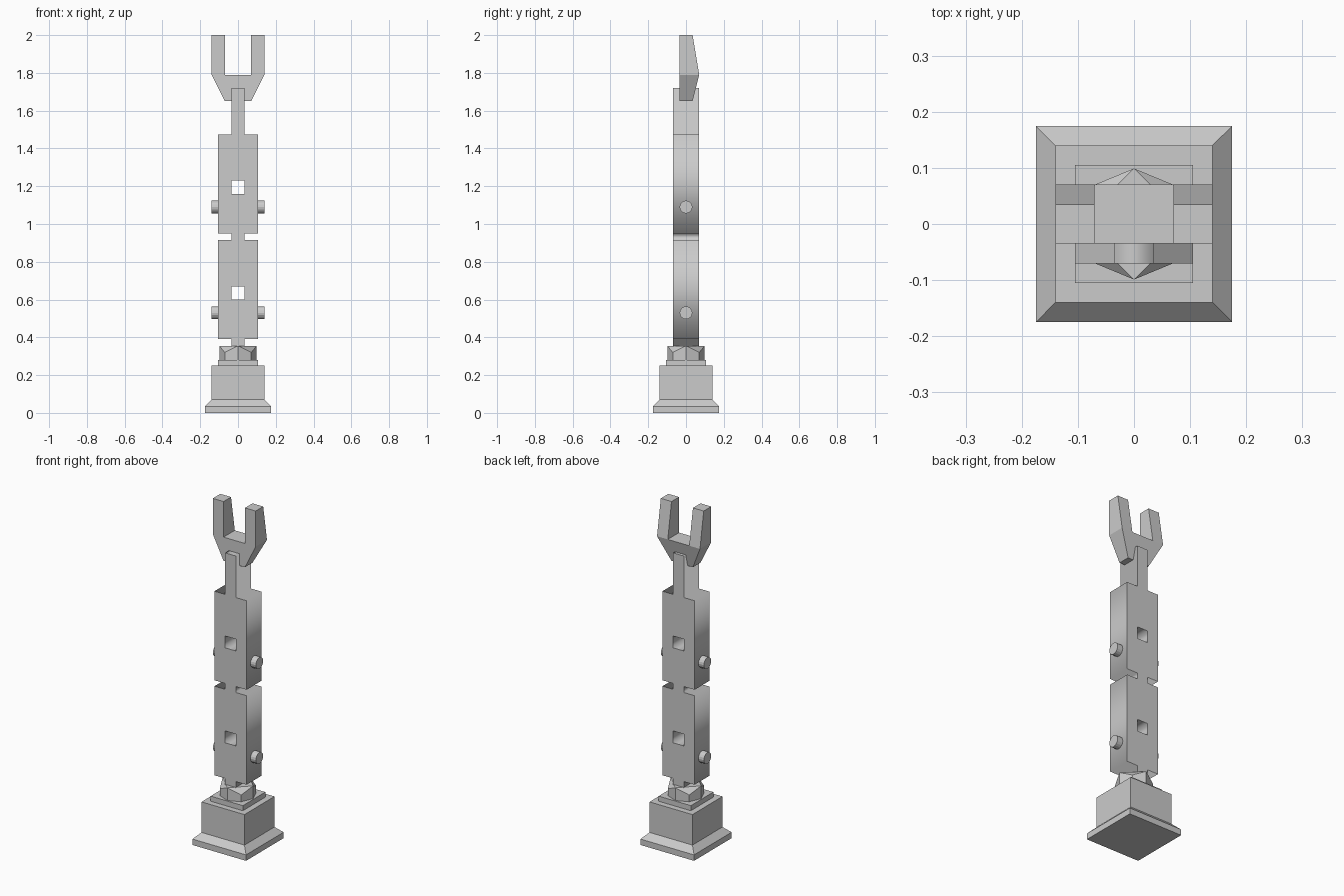
import bpy, bmesh
from math import radians, pi, cos, sin

if "Cube" in bpy.data.objects:
    bpy.data.objects.remove(bpy.data.objects["Cube"])


def make_object(name, bm):
    bmesh.ops.recalc_face_normals(bm, faces=bm.faces)
    mesh = bpy.data.meshes.new(name)
    bm.to_mesh(mesh)
    bm.free()
    obj = bpy.data.objects.new(name, mesh)
    bpy.context.collection.objects.link(obj)
    return obj


def loft(name, rings):
    """Skin equal-sized rings of points and cap both ends."""
    bm = bmesh.new()
    loops = [[bm.verts.new(p) for p in ring] for ring in rings]
    n = len(loops[0])
    for a, b in zip(loops, loops[1:]):
        for i in range(n):
            j = (i + 1) % n
            bm.faces.new((a[i], a[j], b[j], b[i]))
    bm.faces.new(loops[0][::-1])
    bm.faces.new(loops[-1])
    return make_object(name, bm)


def square(half, z):
    return [(sx * half, sy * half, z) for sx, sy in ((-1, -1), (1, -1), (1, 1), (-1, 1))]


# Stepped square pedestal
loft("pedestal", [square(h, z) for h, z in
                  ((.175, 0), (.175, .035), (.14, .07), (.14, .25))])
loft("pedestal_cap", [square(.105, .25), square(.105, .28)])

# Collar: octagonal foot rising to a diamond top, the diagonal corners cut away
bm = bmesh.new()
foot = [bm.verts.new((.099 * cos(i * pi / 4), .099 * sin(i * pi / 4), .28)) for i in range(8)]
top = [bm.verts.new((.099 * cos(i * pi / 2), .099 * sin(i * pi / 2), .355)) for i in range(4)]
shoulder = [bm.verts.new((.099 * cos(a), .099 * sin(a), .32))
            for a in (pi / 4 + i * pi / 2 for i in range(4))]
bm.faces.new(foot[::-1])
bm.faces.new(top)
for i in range(4):
    j = (i + 1) % 4
    bm.faces.new((foot[2 * i], foot[2 * i + 1], shoulder[i], top[i]))
    bm.faces.new((foot[2 * i + 1], foot[2 * j], top[j], shoulder[i]))
    bm.faces.new((top[i], shoulder[i], top[j]))
make_object("collar", bm)

# Shaft: one mirrored front outline with two square windows, extruded in depth
side = [(.035, .28), (.035, .39), (.105, .39), (.105, .915), (.035, .915),
        (.035, .95), (.105, .95), (.105, 1.475), (.035, 1.475), (.035, 1.72)]
outlines = [side + [(-x, z) for x, z in reversed(side)]]
for z in (.60, 1.16):
    outlines.append([(-.035, z), (-.035, z + .07), (.035, z + .07), (.035, z)])
curve = bpy.data.curves.new("shaft_profile", 'CURVE')
curve.dimensions = '2D'
curve.fill_mode = 'BOTH'
curve.extrude = .07
for pts in outlines:
    spline = curve.splines.new('POLY')
    spline.points.add(len(pts) - 1)
    for point, (x, z) in zip(spline.points, pts):
        point.co = (x, z, 0, 1)
    spline.use_cyclic_u = True
shaft = bpy.data.objects.new("shaft", curve)
shaft.rotation_euler.x = radians(90)
bpy.context.collection.objects.link(shaft)
bpy.context.view_layer.objects.active = shaft
shaft.select_set(True)
bpy.ops.object.convert(target='MESH')

# Round pegs on both sides of each shaft section
for level, z in (("lower", .53), ("upper", 1.09)):
    for label, sx in (("left", -1), ("right", 1)):
        bpy.ops.mesh.primitive_cylinder_add(vertices=16, radius=.034, depth=.045,
                                            location=(sx * .1175, 0, z),
                                            rotation=(0, radians(90), 0))
        bpy.context.object.name = f"{level}_{label}_peg"


# Fork: yoke plus two prongs, flat in front and ridged at the back
def slab(x0, x1, back, z):
    return [(x0, -.035, z), (x1, -.035, z), (x1, back, z), (x0, back, z)]


loft("fork_yoke", [slab(-.07, .07, .035, 1.65), slab(-.14, .14, .07, 1.79)])
for label, x0, x1 in (("left", -.14, -.07), ("right", .07, .14)):
    loft(f"fork_{label}_prong", [slab(x0, x1, .07, 1.79), slab(x0, x1, .035, 2.0)])
